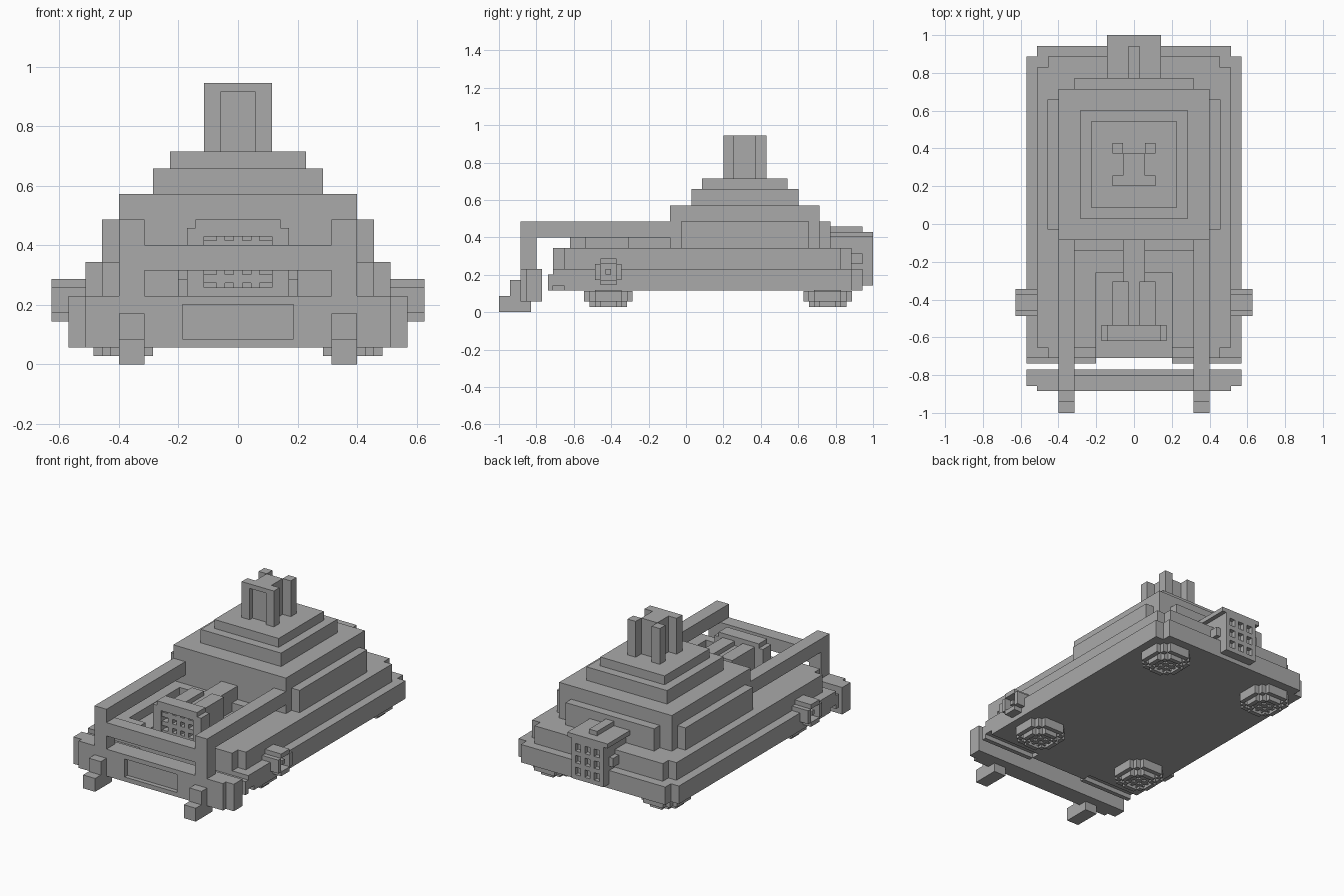
import bpy, bmesh
from mathutils import Vector

if "Cube" in bpy.data.objects:
    bpy.data.objects.remove(bpy.data.objects["Cube"])

grey = bpy.data.materials.new("mid_grey")
grey.use_nodes = True
grey.diffuse_color = (0.4, 0.4, 0.4, 1)
grey.node_tree.nodes["Principled BSDF"].inputs["Base Color"].default_value = grey.diffuse_color

# Shared sizes: one step, its double, and the main heights and widths
step = 2 / 70
pair = 2 * step
base, hull_top, deck, rail, roof, tower_top = 0.115, 0.23, 0.343, 0.486, 0.715, 0.945
beam = 0.57
upper_beam = beam - pair
bow, stern, cabin_mid = -0.71, 0.943, 0.315
bay_width, slot_width, arm_width = 0.315, 0.2, 0.4
cabin_front = cabin_mid - arm_width
cabin_back = cabin_mid + arm_width


def wide(half, *rest):
    """Block centred on x."""
    return (-half, half, *rest)


def slab(half, bottom, top):
    """Square block centred on the cabin."""
    return wide(half, cabin_mid - half, cabin_mid + half, bottom, top)


def band(side, inner, outer):
    """Range between two distances on one side of a centre."""
    return sorted((side * inner, side * outer))


def build(name, blocks, mirror=False):
    """Join blocks given as x, y and z ranges into one part."""
    bm = bmesh.new()
    for block in blocks:
        low, high = Vector(block[0::2]), Vector(block[1::2])
        made = bmesh.ops.create_cube(bm, size=1)["verts"]
        bmesh.ops.scale(bm, vec=high - low, verts=made)
        bmesh.ops.translate(bm, vec=(low + high) / 2, verts=made)
    mesh = bpy.data.meshes.new(name)
    bm.to_mesh(mesh)
    bm.free()
    mesh.materials.append(grey)
    part = bpy.data.objects.new(name, mesh)
    bpy.context.collection.objects.link(part)
    if mirror:
        mod = part.modifiers.new("Mirror", "MIRROR")
        mod.use_mirror_merge = False


# Lower hull with a lip and groove at the bow and stepped stern corners
build("lower_hull", [
    wide(beam, bow + pair, stern - pair, base, hull_top),
    wide(beam, bow, bow + pair, base + step, hull_top),
    wide(slot_width, bow, bow + pair, base, base + step),
    wide(upper_beam, stern - pair, stern, base, hull_top)])
build("front_lip", [(slot_width, beam, bow - step, bow, base, hull_top - step)], True)

# Upper hull around the sunken engine bay
bay_back = cabin_front - pair
slot_back = bay_back - 4 * step
ledge = hull_top + pair
build("upper_hull", [
    wide(upper_beam, bay_back, stern - 2 * pair, hull_top, deck),
    wide(upper_beam - pair, stern - 2 * pair, stern - pair, hull_top, deck),
    wide(slot_width, slot_back, bay_back, hull_top, ledge)])
build("engine_bay_side", [
    (bay_width, upper_beam, bow + pair, bay_back, hull_top, deck),
    (slot_width, upper_beam - pair, bow, bow + pair, hull_top, deck),
    (slot_width, bay_width, bow + pair, bay_back, hull_top, ledge)], True)

# Cabin block with side and rear panels, then the stepped roof
cabin_top = rail + 3 * step
roof_split = roof - pair
build("cabin", [
    slab(arm_width, deck, cabin_top),
    wide(arm_width + pair, cabin_front + pair, cabin_back - pair, deck, rail),
    wide(bay_width, cabin_back, cabin_back + pair, deck, rail)])
build("roof_steps", [
    slab(arm_width - 4 * step, cabin_top, roof_split),
    slab(arm_width - 3 * pair, roof_split, roof)])

# Roof tower: recessed front panel, web and rear pillars
tower = 2 * pair
tower_front, tower_back = cabin_mid - tower, cabin_mid + tower
build("roof_tower", [
    wide(tower, tower_front + step, tower_front + pair, roof, tower_top),
    wide(tower, tower_front, tower_front + step, tower_top - step, tower_top),
    wide(pair, tower_front + pair, tower_back - pair, roof, tower_top)])
build("tower_pillar", [
    (pair, tower, tower_front, tower_front + step, roof, tower_top),
    (pair, tower, tower_back - pair, tower_back, roof, tower_top)], True)

# Front carrying frame, recessed bumper and feet
nose = -0.885
arm_bottom = rail - 3 * step
bumper_back, bumper_face = nose + 4 * step, nose + step
bumper_base = pair
build("frame_arm", [
    (bay_width, arm_width, nose, cabin_front, arm_bottom, rail),
    (bay_width, arm_width, nose, nose + 3 * step, hull_top, arm_bottom)], True)
build("frame_crossbar", [
    wide(bay_width, nose, nose + 3 * step, arm_bottom - 3 * step, arm_bottom)])
build("bumper", [
    wide(beam, bumper_face, bumper_back, bumper_base, hull_top),
    wide(upper_beam, nose, bumper_face, hull_top - step, hull_top),
    wide(upper_beam, nose, bumper_face, bumper_base, bumper_base + step)])
build("bumper_side", [
    (slot_width - step / 2, upper_beam, nose, bumper_face, bumper_base, hull_top)], True)
build("foot", [
    (bay_width, arm_width, -1, nose + pair, 0, 3 * step),
    (bay_width, arm_width, nose - pair, nose + pair, 3 * step, 6 * step)], True)

# Engine with a framed grille, ribbed block and rear neck
face = -0.62
engine_back = face + 3 * step
block_back = engine_back + 4 * pair
engine_top = hull_top + 7 * step
mouth = 2 * pair
cheek = 3 * pair
grille_base = hull_top + step
grille_mid = (grille_base + engine_top) / 2
front = [wide(cheek, face, engine_back, engine_top, rail - step),
         wide(cheek - step, face, engine_back, rail - step, rail),
         wide(cheek, face, engine_back, hull_top, grille_base),
         wide(mouth, face + pair, engine_back, grille_base, engine_top)]
for i in (-1, 0, 1):
    x, z = i * pair, grille_mid + i * pair
    bar = step / 2
    front.append((x - bar, x + bar, face + bar, face + pair, grille_base, engine_top))
    front.append(wide(mouth, face + bar, face + pair, z - bar, z + bar))
build("engine_front", front)
build("engine_cheek", [(mouth, cheek, face, engine_back, hull_top, rail - step)], True)
build("engine_block", [
    wide(mouth, engine_back, block_back, hull_top, engine_top),
    wide(pair, block_back, cabin_front, ledge, engine_top)])
build("engine_rib", [(step, mouth, engine_back, block_back, engine_top, engine_top + step)], True)

# Side thrusters: notched ring with a small hub
y, z = -0.415, 0.216
small, large = 1.5 * step, 2.5 * step
tip = beam + pair
thruster = [
    (upper_beam, beam, y - large, y + large, z - small, z + small),
    (upper_beam, beam, y - small, y + small, z - large, z + large),
    (beam, tip - step / 2, y - step / 2, y + step / 2, z - step / 2, z + step / 2)]
for side in (-1, 1):
    a, b = band(side, small, large)
    thruster.append((beam, tip, y + a, y + b, z - small, z + small))
    thruster.append((beam, tip, y - small, y + small, z + a, z + b))
build("side_thruster", thruster, True)

# Rear exhaust: lidded box with a nine-hole grille, ridge and side stubs
exhaust_base = base + step
lid = exhaust_base + 9 * step
half, lid_half = 4 * step, 5 * step
exhaust_front = cabin_back + pair
exhaust = [
    wide(half, exhaust_front, 1 - step, exhaust_base, lid),
    wide(lid_half, exhaust_front, 1, lid, lid + step),
    wide(step, exhaust_front, stern, lid + step, lid + pair),
    wide(lid_half, stern - pair, stern, base + 5 * step, base + 7 * step)]
bar = step / 2
for i in range(4):
    x = -half + bar + i * (half - bar) * 2 / 3
    z = exhaust_base + bar + i * (lid - exhaust_base - step) / 3
    exhaust.append((x - bar, x + bar, 1 - step, 1, exhaust_base, lid))
    exhaust.append(wide(half, 1 - step, 1, z - bar, z + bar))
build("rear_exhaust", exhaust)

# Underside lift jets: two stepped notched rings around a crossed grille
x = 0.386
for label, y in (("front", -0.415), ("rear", 0.757)):
    jet = []
    for outer, cut, bottom in ((0.13, large, pair), (0.1, small, step)):
        inner = outer - step
        top = bottom + pair
        for side in (-1, 1):
            a, b = band(side, inner, outer)
            jet.append((x + a, x + b, y - cut, y + cut, bottom, top))
            jet.append((x - cut, x + cut, y + a, y + b, bottom, top))
            for other in (-1, 1):
                a, b = band(side, cut, inner)
                c, d = band(other, cut, inner)
                jet.append((x + a, x + b, y + c, y + d, bottom, top))
    jet.append((x - inner, x + inner, y - inner, y + inner, pair + bar, base))
    for i in (-1, 0, 1):
        shift = i * 1.5 * step
        thin = step / 3
        low, high = step + bar, pair + bar
        jet.append((x + shift - thin, x + shift + thin, y - inner, y + inner, low, high))
        jet.append((x - inner, x + inner, y + shift - thin, y + shift + thin, low, high))
    build(label + "_lift_jet", jet, True)
